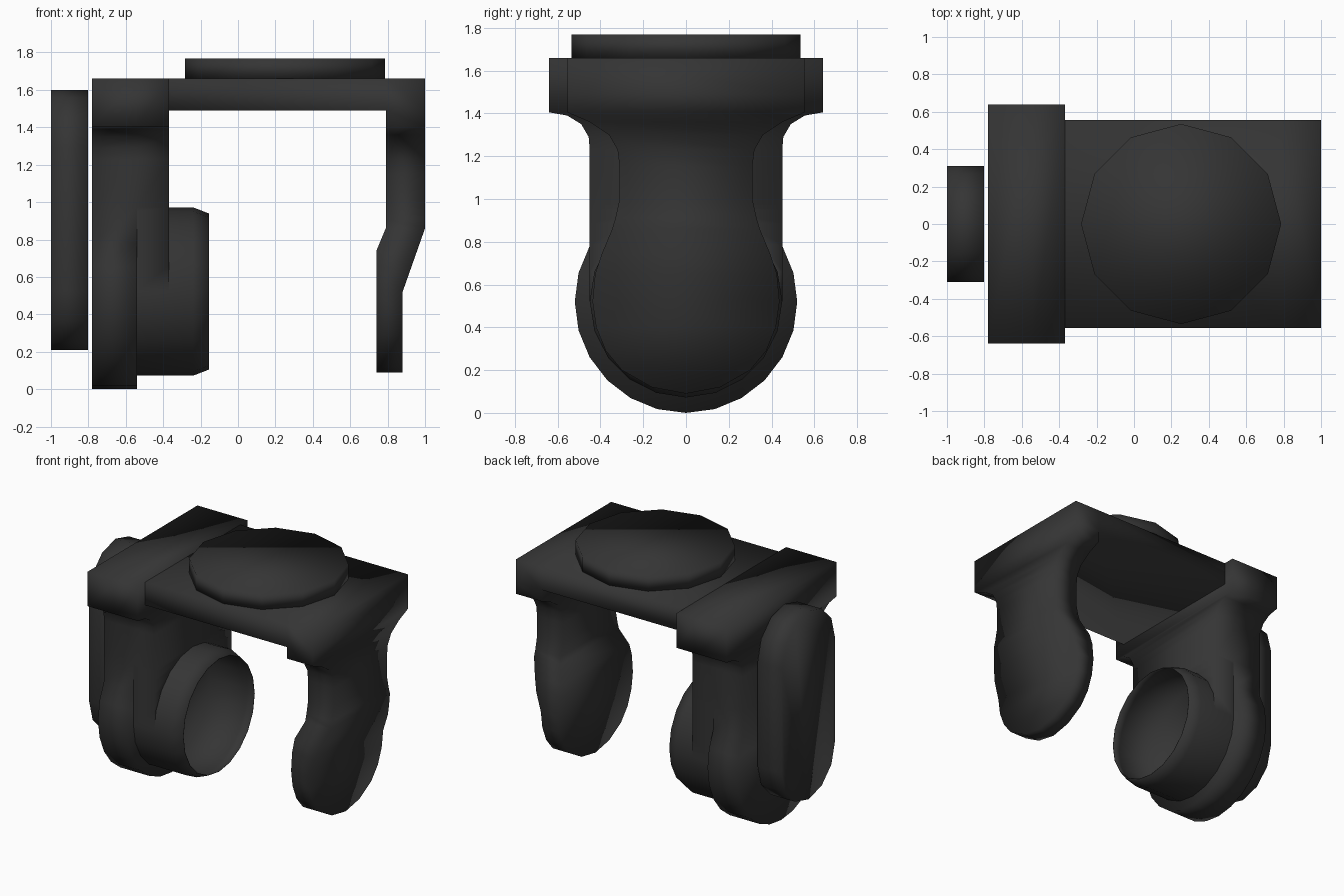
import bpy, bmesh, math

if "Cube" in bpy.data.objects:
    bpy.data.objects.remove(bpy.data.objects["Cube"])

mat = bpy.data.materials.new("dark_grey")
mat.diffuse_color = (0.035, 0.035, 0.035, 1)
mat.use_nodes = True
mat.node_tree.nodes["Principled BSDF"].inputs["Base Color"].default_value = mat.diffuse_color


def skin(bm, rings, caps=(True, True), skip=lambda k, i: False):
    """Skin equal-length point rings; caps and chosen side faces can stay open."""
    vs = [[bm.verts.new(p) for p in ring] for ring in rings]
    n = len(rings[0])
    for k, (a, b) in enumerate(zip(vs, vs[1:])):
        for i in range(n):
            if not skip(k, i):
                j = (i + 1) % n
                bm.faces.new((a[i], a[j], b[j], b[i]))
    if caps[0]:
        bm.faces.new(vs[0][::-1])
    if caps[1]:
        bm.faces.new(vs[-1])


def finish(bm, name):
    """Weld the skinned pieces into one smooth object."""
    bmesh.ops.remove_doubles(bm, verts=bm.verts, dist=0.0008)
    bmesh.ops.dissolve_degenerate(bm, edges=bm.edges, dist=0.0005)
    bmesh.ops.recalc_face_normals(bm, faces=bm.faces)
    for f in bm.faces:
        f.smooth = True
    me = bpy.data.meshes.new(name)
    bm.to_mesh(me)
    bm.free()
    me.materials.append(mat)
    bpy.context.collection.objects.link(bpy.data.objects.new(name, me))


INNER, OUTER = 3, 1  # side strips of an arm facing x_in and x_out


def rows(profile, x_in, x_out):
    """Symmetric rows from (half width, z), top down; x limits may vary with z."""
    fi = x_in if callable(x_in) else lambda z: x_in
    fo = x_out if callable(x_out) else lambda z: x_out
    return [[(fi(z), -y, z), (fo(z), -y, z), (fo(z), y, z), (fi(z), y, z)]
            for y, z in profile]


def circle_x(x, r, z, n):
    return [(x, r * math.sin(2 * math.pi * i / n),
             z + r * math.cos(2 * math.pi * i / n)) for i in range(n)]


def piecewise(points):
    """Linear interpolation through (z, x) points, z descending."""
    def f(z):
        for (z0, x0), (z1, x1) in zip(points, points[1:]):
            if z >= z1:
                return x0 + (x1 - x0) * (z0 - z) / (z0 - z1)
        return points[-1][1]
    return f


# Left arm: wide head and flared neck, then a thinner round lower end
CZ, R = 0.522, 0.45
neck = [(0.64, 1.66), (0.64, 1.405), (0.555, 1.39), (0.49, 1.35),
        (0.455, 1.29), (0.45, 1.23), (0.45, CZ + R)]
round_end = [(0.52 * math.cos(math.radians(a)), 0.52 + 0.52 * math.sin(math.radians(a)))
             for a in range(30, -91, -15)]
last = len(neck) - 1
bm = bmesh.new()
skin(bm, rows(neck + round_end, -0.54, -0.78), skip=lambda k, i: i == INNER and k < last)
skin(bm, rows(neck, -0.37, -0.54), caps=(True, False), skip=lambda k, i: i == OUTER)
# neck shoulders that curve around the cup
for side in (-1, 1):
    shoulder = []
    for a in range(90, -1, -18):
        y, z = R * math.cos(math.radians(a)) * side, CZ + R * math.sin(math.radians(a))
        shoulder.append([(-0.37, y, z), (-0.37, R * side, z), (-0.54, R * side, z)])
    skin(bm, shoulder, caps=(False, False), skip=lambda k, i: i == 2)
finish(bm, "left_arm")

# Open cup on the inner side, hollow down to the lower arm
cup = [(-0.54, R), (-0.24, R), (-0.155, 0.417), (-0.155, 0.414),
       (-0.24, 0.446), (-0.538, 0.446)]
bm = bmesh.new()
skin(bm, [circle_x(x, r, CZ, 20) for x, r in cup], caps=(False, True))
finish(bm, "cup")

# Bridge plate flowing into the right arm: flared neck, inward crank, oval pad
pad = [(0.555, 1.66), (0.555, 1.49), (0.555, 1.405), (0.45, 1.36), (0.36, 1.30),
       (0.32, 1.23), (0.31, 1.15), (0.31, 1.00), (0.33, 0.91), (0.345, 0.86),
       (0.395, 0.74), (0.425, 0.65), (0.437, 0.52), (0.42, 0.40), (0.375, 0.29),
       (0.30, 0.20), (0.16, 0.12), (0, 0.09)]
bm = bmesh.new()
skin(bm, rows(pad, piecewise([(1.66, 0.79), (0.86, 0.79), (0.74, 0.74), (0, 0.74)]),
              piecewise([(1.66, 1.0), (0.86, 1.0), (0.52, 0.88), (0, 0.88)])),
     skip=lambda k, i: i == INNER and k == 0)
skin(bm, rows(pad[:2], -0.37, 0.79), skip=lambda k, i: i == OUTER)
finish(bm, "bridge_and_right_arm")

# Twelve-sided disc on top
bm = bmesh.new()
skin(bm, [[(0.252 + 0.535 * math.cos(math.pi * i / 6),
            0.535 * math.sin(math.pi * i / 6), z) for i in range(12)]
          for z in (1.66, 1.768)])
finish(bm, "top_disc")

# Rounded slab outside the left arm
stadium = [(0.31 * math.cos(math.radians(a)),
            (1.29 if k == 0 else 0.52) + 0.31 * math.sin(math.radians(a)))
           for k in (0, 1) for a in range(180 * k, 180 * k + 181, 30)]
bm = bmesh.new()
skin(bm, [[(x, y, z) for y, z in stadium] for x in (-1.0, -0.802)])
finish(bm, "side_slab")
